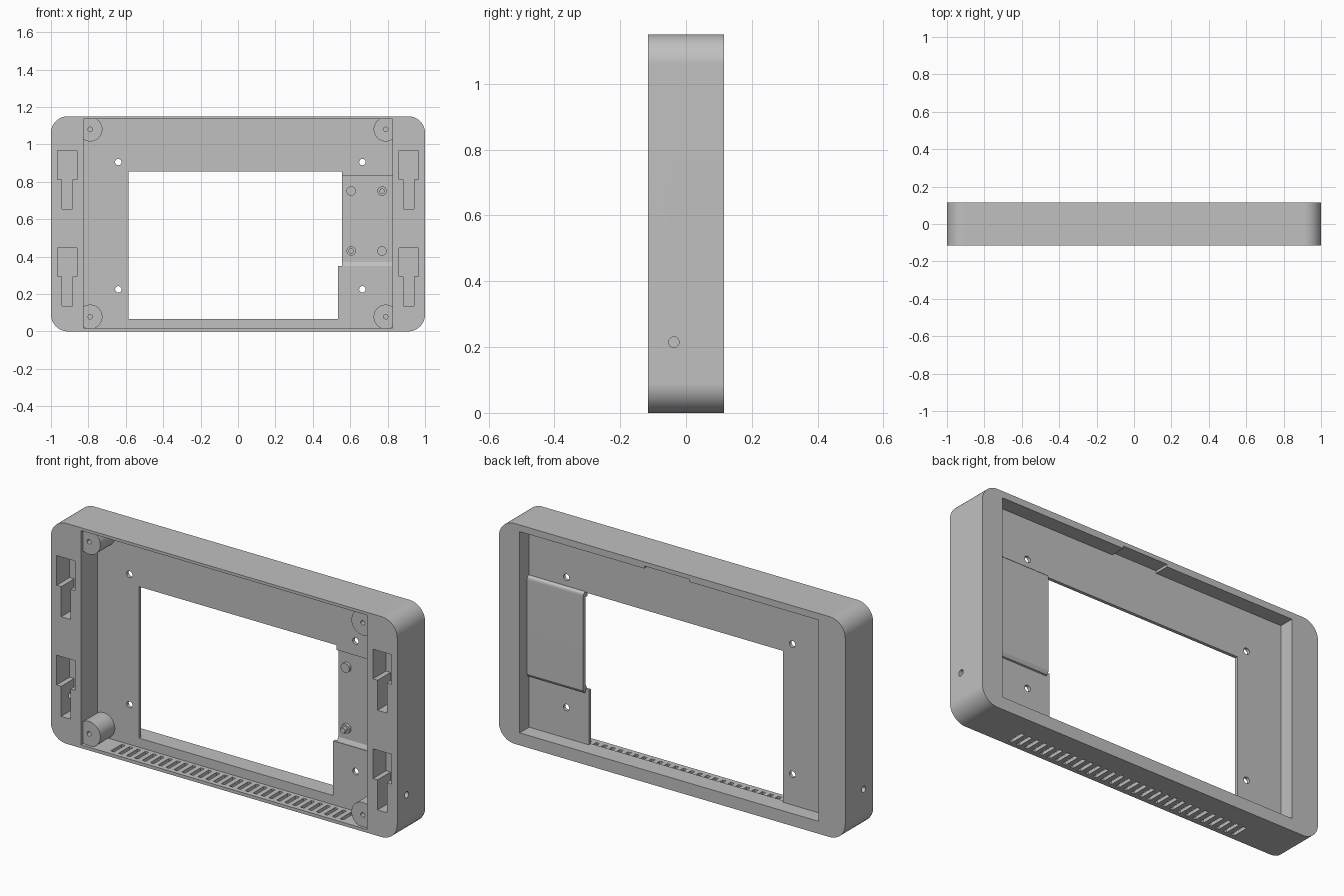
import bpy, bmesh, math
from mathutils import Vector

cube = bpy.data.objects.get("Cube")
if cube:
    bpy.data.objects.remove(cube, do_unlink=True)

grey = bpy.data.materials.new("plain_grey")
grey.use_nodes = True
GREY = (0.53, 0.53, 0.53, 1)
grey.diffuse_color = GREY
grey.node_tree.nodes["Principled BSDF"].inputs["Base Color"].default_value = GREY

# How profile coordinates (a, b) and depth d map to space
AXES = {
    "x": lambda a, b, d: Vector((d, a, b)),
    "y": lambda a, b, d: Vector((a, d, b)),
}


def rect(a0, b0, a1, b1):
    return [(a0, b0), (a1, b0), (a1, b1), (a0, b1)]


def circle(a, b, r, n=32):
    return [(a + r * math.cos(2 * math.pi * i / n), b + r * math.sin(2 * math.pi * i / n))
            for i in range(n)]


def rounded_rect(a0, b0, a1, b1, r, n=12):
    corners = [(a1 - r, b1 - r), (a0 + r, b1 - r), (a0 + r, b0 + r), (a1 - r, b0 + r)]
    return [(a + r * math.cos(math.pi / 2 * (k + i / n)), b + r * math.sin(math.pi / 2 * (k + i / n)))
            for k, (a, b) in enumerate(corners) for i in range(n + 1)]


def prisms(name, profiles, d0, d1, axis="y"):
    """One object holding a prism for every profile."""
    bm = bmesh.new()
    for profile in profiles:
        low = [bm.verts.new(AXES[axis](a, b, d0)) for a, b in profile]
        high = [bm.verts.new(AXES[axis](a, b, d1)) for a, b in profile]
        bm.faces.new(low)
        bm.faces.new(high[::-1])
        for i in range(len(low)):
            j = (i + 1) % len(low)
            bm.faces.new((low[i], high[i], high[j], low[j]))
    bmesh.ops.recalc_face_normals(bm, faces=bm.faces)
    mesh = bpy.data.meshes.new(name)
    bm.to_mesh(mesh)
    bm.free()
    mesh.materials.append(grey)
    obj = bpy.data.objects.new(name, mesh)
    bpy.context.collection.objects.link(obj)
    return obj


def activate(obj):
    bpy.ops.object.select_all(action="DESELECT")
    obj.select_set(True)
    bpy.context.view_layer.objects.active = obj


def cut(target, profiles, d0, d1, axis="y"):
    cutter = prisms("cutter", profiles, d0, d1, axis)
    cutter.hide_render = True
    mod = target.modifiers.new("cut", "BOOLEAN")
    mod.operation = "DIFFERENCE"
    mod.solver = "EXACT"
    mod.object = cutter
    activate(target)
    bpy.ops.object.modifier_apply(modifier=mod.name)
    bpy.data.objects.remove(cutter, do_unlink=True)


def smooth(obj):
    activate(obj)
    bpy.ops.object.shade_smooth_by_angle(angle=math.radians(30))
    mod = obj.modifiers.new("flat_face_normals", "WEIGHTED_NORMAL")
    mod.keep_sharp = True


HALF = 0.115            # half depth of the housing
PANEL_FRONT, PANEL_BACK = 0.02, 0.037
HEIGHT = 1.15

# Housing with a front and a back recess, leaving a thin panel between them
housing = prisms("housing", [rounded_rect(-1, 0, 1, HEIGHT, 0.09)], -HALF, HALF)
cut(housing, [rect(-0.825, 0.017, 0.825, 1.135)], -0.2, PANEL_FRONT)
cut(housing, [rect(-0.845, 0.065, 0.88, 1.115)], PANEL_BACK, 0.2)

# Shallow groove in the back recess ceiling
cut(housing, [rect(-0.1, 1.09, 0.16, 1.128)], PANEL_BACK, 0.2)

# Window through the panel, with a step at the lower corner
cut(housing, [[(-0.585, 0.065), (0.535, 0.065), (0.535, 0.35), (0.555, 0.35),
               (0.555, 0.855), (-0.585, 0.855)]], -0.05, 0.08)

# Opening in the panel for the offset mounting plate
cut(housing, [rect(0.5, 0.35, 0.825, 0.83)], -0.05, 0.08)

# Screw holes in the panel
cut(housing, [circle(x, z, 0.017) for x in (-0.64, 0.665) for z in (0.225, 0.905)], -0.05, 0.08)

# Keyhole hanging slots in the side flanges
keyholes = []
for cx in (-0.913, 0.913):
    for z in (0.135, 0.655):
        keyholes.append([(cx - 0.027, z), (cx + 0.027, z), (cx + 0.027, z + 0.157),
                         (cx + 0.053, z + 0.157), (cx + 0.053, z + 0.312),
                         (cx - 0.053, z + 0.312), (cx - 0.053, z + 0.157),
                         (cx - 0.027, z + 0.157)])
cut(housing, keyholes, -0.2, -0.008)

# Round hole in each side wall
for side in (-1, 1):
    cut(housing, [circle(-0.037, 0.215, 0.016)], side * 0.91, side * 1.1, "x")

# Row of vent slots in the bottom wall
SLOTS = 30
slots = []
for i in range(SLOTS):
    x = -0.662 + 1.324 * i / (SLOTS - 1)
    slots.append(rect(x - 0.01, -0.05, x + 0.01, 0.03))
cut(housing, slots, -0.09, 0.0)
smooth(housing)

# Mounting plate standing out behind the panel, with sloped ends
plate = prisms("mounting_plate", [[(0.034, 0.33), (0.045, 0.333), (0.055, 0.35), (0.055, 0.84),
                                   (0.051, 0.852), (0.043, 0.859), (0.034, 0.86)]],
               0.555, 0.89, "x")
smooth(plate)

# Sloped fillet along the lower edge of the plate recess
prisms("recess_slope", [[(0.021, 0.345), (0.04, 0.345), (0.04, 0.372), (0.034, 0.372)]],
       0.555, 0.83, "x")

# Corner screw bosses
for x in (-0.79, 0.79):
    for z in (0.078, 1.08):
        boss = prisms("corner_boss", [circle(x, z, 0.065, 48)], -0.1, 0.03)
        cut(boss, [circle(x, z, 0.012, 20)], -0.2, -0.02)
        smooth(boss)

# Standoffs on the plate, two of them with locating pins
for x, z, pin in ((0.605, 0.75, False), (0.77, 0.75, True),
                  (0.605, 0.43, True), (0.77, 0.43, False)):
    smooth(prisms("standoff", [circle(x, z, 0.025)], 0.018, 0.04))
    if pin:
        smooth(prisms("locating_pin", [circle(x, z, 0.014, 24)], 0.0, 0.03))
